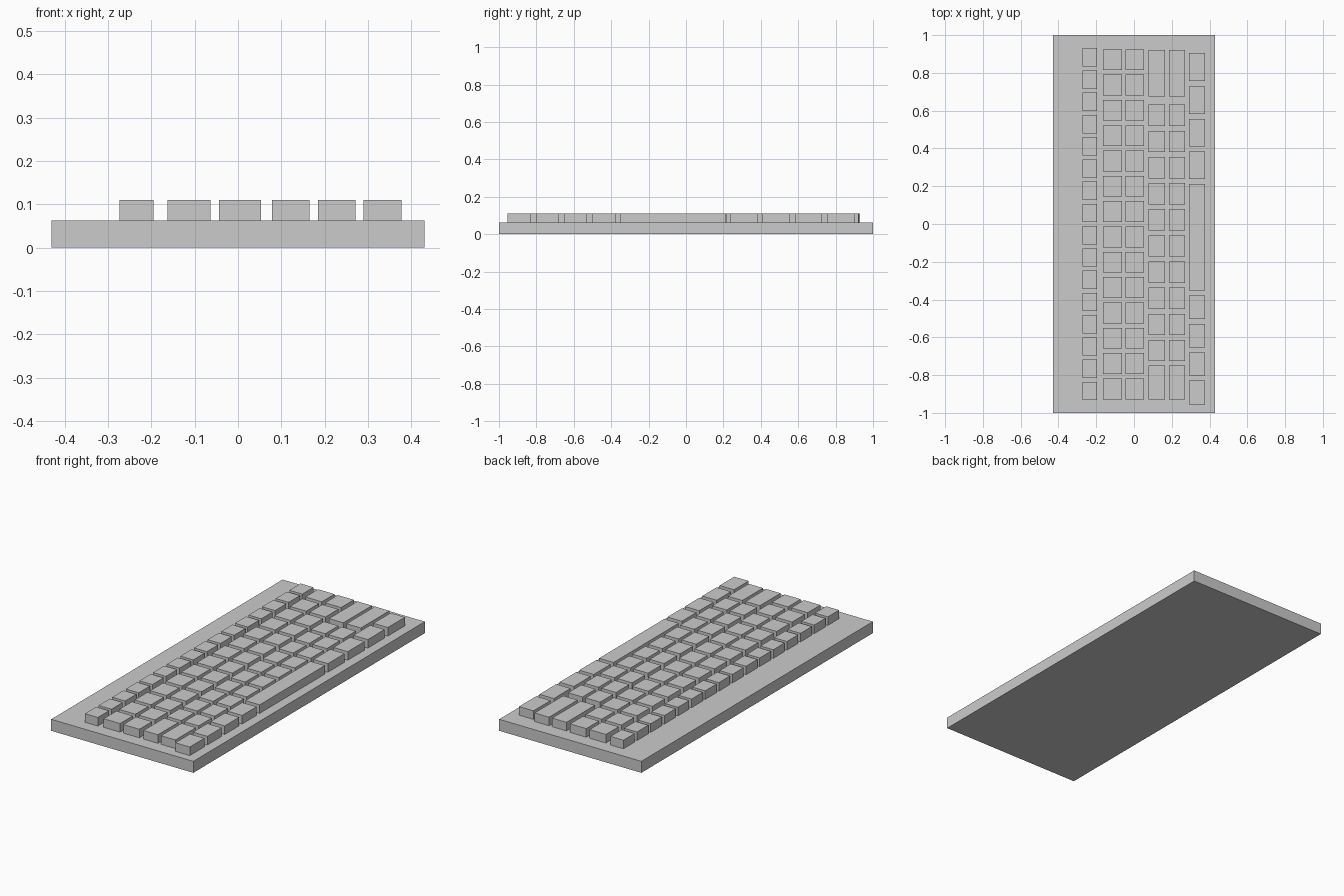
import bpy, bmesh

if "Cube" in bpy.data.objects:
    bpy.data.objects.remove(bpy.data.objects["Cube"])

BASE_TOP, KEY_TOP = 0.063, 0.11


def box(bm, x0, x1, y0, y1, z0, z1):
    vs = bmesh.ops.create_cube(bm, size=1)["verts"]
    bmesh.ops.scale(bm, verts=vs, vec=(x1 - x0, y1 - y0, z1 - z0))
    bmesh.ops.translate(bm, verts=vs, vec=((x0 + x1) / 2, (y0 + y1) / 2, (z0 + z1) / 2))


def boxes(name, items):
    bm = bmesh.new()
    for it in items:
        box(bm, *it)
    me = bpy.data.meshes.new(name)
    bm.to_mesh(me)
    bm.free()
    ob = bpy.data.objects.new(name, me)
    bpy.context.collection.objects.link(ob)
    return ob


def key_row(name, x0, x1, spans):
    return boxes(name, [(x0, x1, a, b, BASE_TOP, KEY_TOP) for a, b in spans])


def even(first, last, count, size):
    # equal keys with centres spread from first to last
    step = (last - first) / (count - 1)
    return [(first + i * step - size / 2, first + i * step + size / 2) for i in range(count)]


# Case
boxes("keyboard_base", [(-0.43, 0.43, -1, 1, 0, BASE_TOP)])

# Function row: small keys
key_row("function_keys", -0.273, -0.195, even(-0.884, 0.882, 16, 0.097))

# Two full rows of equal keys
key_row("number_keys", -0.163, -0.064, even(-0.873, 0.87, 14, 0.11))
key_row("upper_letter_keys", -0.044, 0.053, even(-0.873, 0.87, 14, 0.11))

# Two rows with wide end keys
wide_ends = [(-0.928, -0.75), (0.675, 0.921)]
key_row("middle_letter_keys", 0.078, 0.165, even(-0.67, 0.575, 10, 0.113) + wide_ends)
key_row("lower_letter_keys", 0.184, 0.271, even(-0.67, 0.575, 10, 0.113) + wide_ends)

# Bottom row with the long space bar
key_row("modifier_keys", 0.29, 0.377, [
    (-0.955, -0.829), (-0.803, -0.679), (-0.653, -0.529), (-0.503, -0.378),
    (0.238, 0.383), (0.41, 0.555), (0.583, 0.728), (0.756, 0.904)])
key_row("space_bar", 0.29, 0.377, [(-0.351, 0.212)])
